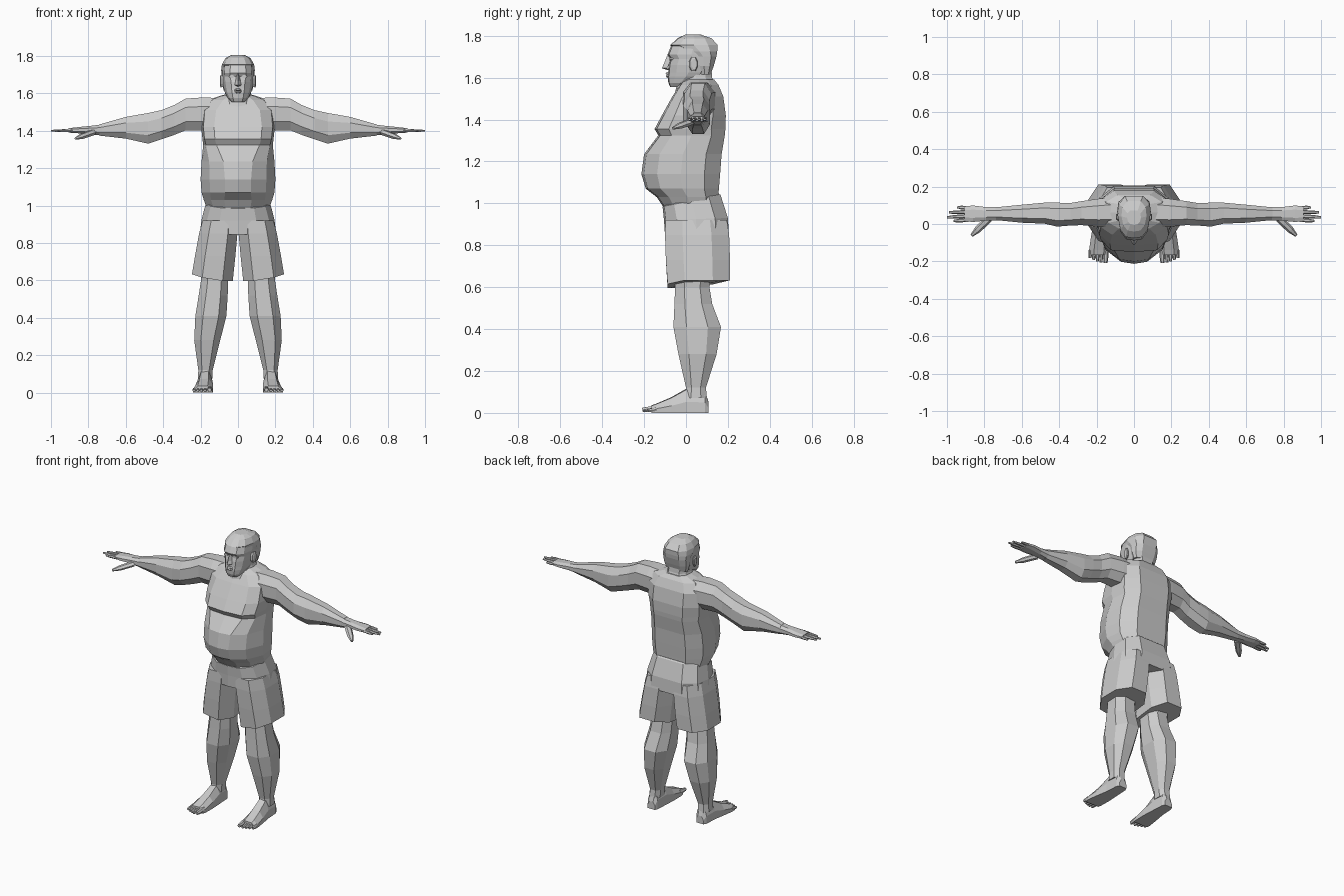
import bpy, bmesh, math
from mathutils import Vector

grey = bpy.data.materials.new("light grey")
grey.diffuse_color = (0.6, 0.6, 0.6, 1)


def loft(name, rings, mirror=False):
    """Skin a stack of equal-sized point rings, cap both ends."""
    bm = bmesh.new()
    loops = [[bm.verts.new(p) for p in r] for r in rings]
    n = len(loops[0])
    for a, b in zip(loops, loops[1:]):
        for i in range(n):
            j = (i + 1) % n
            bm.faces.new((a[i], a[j], b[j], b[i]))
    bm.faces.new(loops[0])
    bm.faces.new(loops[-1])
    bmesh.ops.recalc_face_normals(bm, faces=bm.faces)
    mesh = bpy.data.meshes.new(name)
    bm.to_mesh(mesh)
    bm.free()
    mesh.materials.append(grey)
    ob = bpy.data.objects.new(name, mesh)
    bpy.context.collection.objects.link(ob)
    if mirror:
        ob.modifiers.new("mirror", 'MIRROR').use_mirror_merge = False
    return ob


def body_ring(z, w, yf, yb, flat=0.45, tilt=0.0):
    """Symmetric cross-section; flat widens the front, tilt raises the back."""
    half = [(0, 0), (flat, .03), (.55 + flat * .6, .2), (1, .5), (.93, .8), (.55, 1), (0, 1)]
    pts = [(min(x, 1) * w, yf + t * (yb - yf), z + t * tilt) for x, t in half]
    return pts + [(-x, y, h) for x, y, h in reversed(pts[1:-1])]


OCT = [(1, .45), (.5, 1), (-.5, 1), (-1, .45), (-1, -.45), (-.5, -1), (.5, -1), (1, -.45)]


def limb_ring(z, xi, xo, yf, yb, hem=0.0):
    """Eight-sided horizontal ring between given limits."""
    return [((xi + xo) / 2 + a * (xo - xi) / 2, (yf + yb) / 2 + b * (yb - yf) / 2,
             z + hem * max(a, b, 0)) for a, b in OCT]


def arm_ring(x, zc, hz, yc, hy):
    """Eight-sided ring across the arm."""
    return [(x, yc + a * hy, zc + b * hz) for a, b in OCT]


def taper(name, a, b, ra, rb, squash=1.0):
    """Six-sided tapered digit from a to b, mirrored."""
    a, b = Vector(a), Vector(b)
    d = (b - a).normalized()
    side = d.cross(Vector((0, 0, 1))).normalized()
    up = side.cross(d)
    ring = lambda c, r: [c + side * r * math.cos(k * math.pi / 3)
                         + up * r * squash * math.sin(k * math.pi / 3) for k in range(6)]
    loft(name, [ring(a, ra), ring(a.lerp(b, .65), ra * .9), ring(b, rb)], True)


# Torso with overhanging belly and flat chest
loft("torso", [body_ring(*r) for r in (
    (.97, .16, -.10, .15, .4), (1.03, .183, -.14, .154, .4), (1.07, .195, -.192, .157, .35),
    (1.14, .20, -.213, .163, .35), (1.235, .195, -.2, .17, .4), (1.325, .186, -.132, .185, .62),
    (1.355, .19, -.15, .188, .65), (1.42, .197, -.115, .19, .65), (1.51, .195, -.065, .178, .6),
    (1.565, .16, -.03, .155, .5), (1.59, .085, -.01, .135, .5))])
loft("neck", [body_ring(*r) for r in (
    (1.5, .11, -.06, .15), (1.56, .085, -.045, .14), (1.6, .07, -.03, .125), (1.66, .065, -.02, .12))])

# Head
loft("head", [body_ring(*r) for r in (
    (1.555, .035, -.075, -.01, .6), (1.575, .055, -.084, .03, .5), (1.605, .07, -.088, .09, .45),
    (1.625, .076, -.085, .11, .45), (1.66, .082, -.083, .122, .45), (1.69, .083, -.075, .135, .5),
    (1.71, .084, -.088, .14, .5), (1.75, .082, -.072, .146, .5), (1.785, .064, -.035, .118, .5),
    (1.8, .035, .0, .07, .5))])
loft("hair", [body_ring(*r) for r in (
    (1.615, .076, .06, .118, .5), (1.655, .086, .04, .132, .5), (1.7, .088, .02, .145, .5),
    (1.725, .09, -.02, .149, .5), (1.755, .086, -.076, .151, .5), (1.788, .067, -.04, .122, .5),
    (1.805, .037, -.005, .072, .5))])
loft("nose", [[(-w, y + .025, z), (0, y, z), (w, y + .025, z)] for z, w, y in
              ((1.637, .014, -.09), (1.645, .018, -.115), (1.665, .013, -.106), (1.705, .008, -.09))])
loft("lips", [[(-w, -.07, z), (-w * .4, y, z), (w * .4, y, z), (w, -.07, z)] for z, w, y in
              ((1.6, .015, -.091), (1.608, .027, -.097), (1.613, .028, -.09),
               (1.618, .026, -.098), (1.627, .014, -.091))])
loft("eye", [[(.034 + .014 * a, y, 1.69 + .007 * b) for a, b in OCT] for y in (-.06, -.078)], True)
loft("ear", [[(x, .03 + s * .017 * a + (x - .08) * .6, 1.665 + s * .034 * b) for a, b in OCT]
             for x, s in ((.075, .8), (.092, 1), (.097, .7))], True)

# Arms
loft("arm", [arm_ring(*r) for r in (
    (.1, 1.49, .085, .065, .08), (.19, 1.49, .088, .06, .075), (.28, 1.487, .085, .058, .064),
    (.34, 1.458, .08, .052, .06), (.41, 1.432, .078, .05, .064), (.48, 1.413, .082, .058, .056),
    (.6, 1.416, .058, .055, .048), (.74, 1.404, .03, .055, .034))], True)
loft("palm", [arm_ring(*r) for r in (
    (.72, 1.404, .031, .055, .035), (.79, 1.404, .022, .054, .036),
    (.86, 1.403, .016, .055, .044), (.905, 1.402, .012, .054, .04))], True)
for k, (tip, y) in enumerate(((.965, .016), (1.0, .036), (.99, .062), (.945, .09))):
    taper(f"finger_{k + 1}", (.885, .022 + .021 * k, 1.402), (tip, y, 1.4), .011, .006, .8)
taper("thumb", (.775, .03, 1.392), (.868, -.062, 1.358), .021, .008, .8)

# Shorts: hip section plus two flared legs with slanted hems
loft("shorts_hips", [body_ring(*r) for r in (
    (.845, .205, -.1, .205, .5), (.92, .195, -.105, .2, .5, .01),
    (.985, .172, -.112, .165, .5, .055), (.992, .166, -.1, .157, .5, .055))])
loft("shorts_leg", [limb_ring(*r) for r in (
    (.92, .002, .19, -.098, .195), (.85, .003, .208, -.1, .206),
    (.73, .014, .23, -.096, .21), (.597, .028, .246, -.088, .21, .036))], True)

# Legs
loft("leg", [limb_ring(*r) for r in (
    (.72, .04, .205, -.06, .13), (.6, .053, .198, -.052, .112), (.52, .055, .21, -.055, .125),
    (.41, .062, .228, -.06, .167), (.28, .095, .234, -.036, .146), (.12, .135, .212, .0, .095),
    (.07, .138, .215, -.005, .1))], True)

# Feet
loft("foot", [[(xi, y, 0), (xi, y, h * .55), (xi + .25 * (xo - xi), y, h),
               (xo - .25 * (xo - xi), y, h * .95), (xo, y, h * .45), (xo, y, 0)]
              for y, xi, xo, h in (
    (.108, .15, .202, .05), (.09, .142, .212, .11), (.005, .137, .217, .118),
    (-.07, .133, .23, .075), (-.14, .134, .24, .045), (-.165, .138, .238, .036))], True)
for k, tip in enumerate((-.208, -.206, -.2, -.192, -.182)):
    r = .015 if k == 0 else .0105
    x = .15 if k == 0 else .155 + .0195 * k
    taper(f"toe_{k + 1}", (x, -.14, r + .006), (x + .002, tip, r), r, r * .7)
